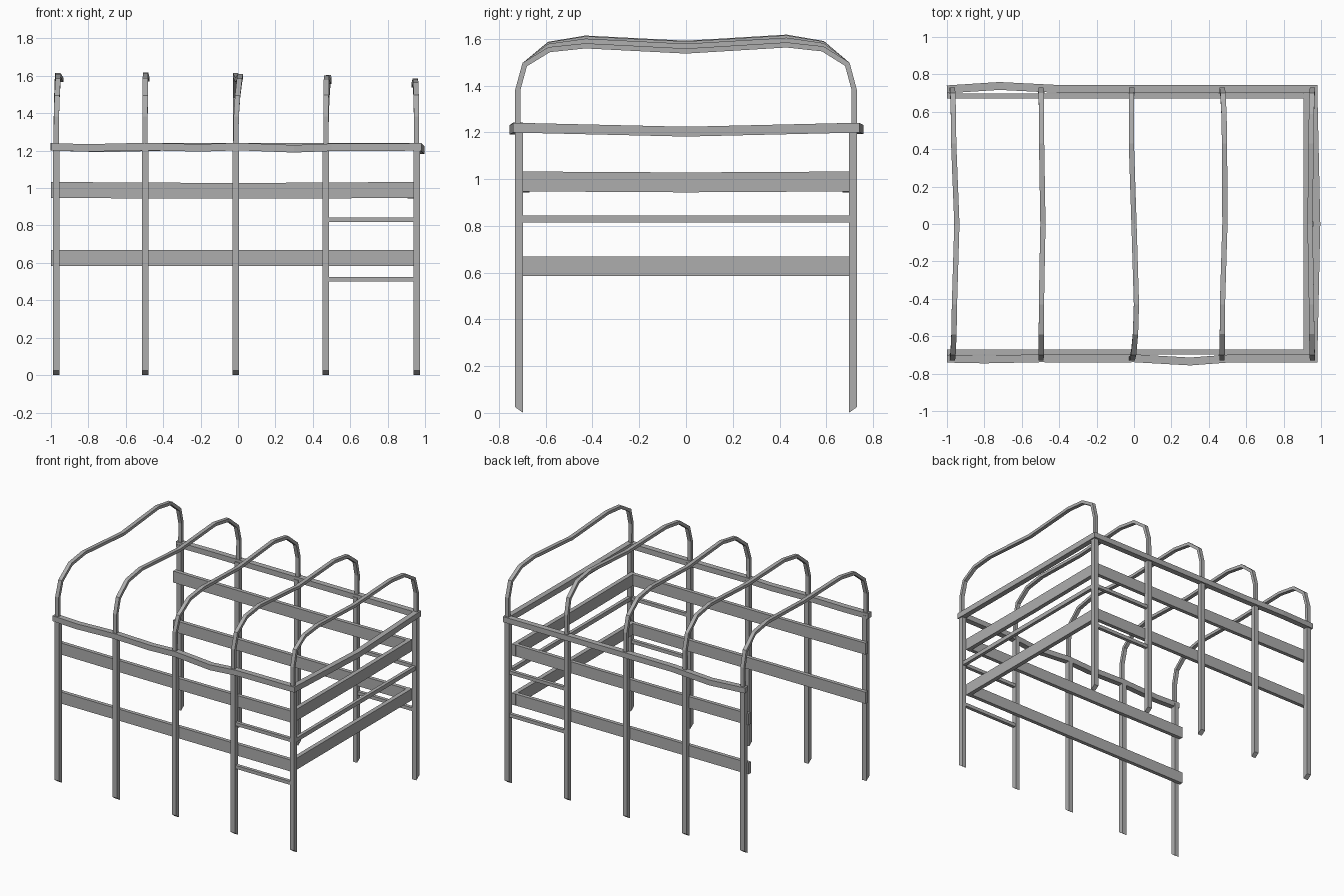
import bpy, bmesh
from mathutils import Vector

cube = bpy.data.objects.get("Cube")
if cube:
    bpy.data.objects.remove(cube, do_unlink=True)

grey = bpy.data.materials.new("weathered grey")
grey.use_nodes = True
colour = (0.42, 0.42, 0.42, 1)
grey.diffuse_color = colour
grey.node_tree.nodes["Principled BSDF"].inputs["Base Color"].default_value = colour

X, Z = Vector((1, 0, 0)), Vector((0, 0, 1))


def beam(name, path, side, width, depth):
    """Sweep a flat-sided bar along a path; width runs along the side axis."""
    path = [Vector(p) for p in path]
    bm = bmesh.new()
    rings = []
    for i, p in enumerate(path):
        before = (p - path[i - 1]).normalized() if i else None
        after = (path[i + 1] - p).normalized() if i < len(path) - 1 else None
        tangent = ((before or after) + (after or before)).normalized()
        mitre = tangent.dot(after or before)
        normal = tangent.cross(side).normalized() * depth / 2 / mitre
        across = side * width / 2
        corners = (across + normal, across - normal, -across - normal, -across + normal)
        rings.append([bm.verts.new(p + c) for c in corners])
    for a, b in zip(rings, rings[1:]):
        for k in range(4):
            j = (k + 1) % 4
            bm.faces.new((a[k], a[j], b[j], b[k]))
    bm.faces.new(rings[0][::-1])
    bm.faces.new(rings[-1])
    bmesh.ops.recalc_face_normals(bm, faces=bm.faces)
    # Chamfer the feet of the posts upward on their outer side
    if name.endswith("post"):
        for v in bm.verts:
            if v.co.z < 0.01 and abs(v.co.y) > 0.714:
                v.co.z += 0.025
    mesh = bpy.data.meshes.new(name)
    bm.to_mesh(mesh)
    bm.free()
    mesh.materials.append(grey)
    obj = bpy.data.objects.new(name, mesh)
    bpy.context.collection.objects.link(obj)
    return obj


# Bent hoops and their posts: base x, lean at front / middle / back, height shift
hoops = [(-0.972, 0.012, 0.025, 0.008, 0.0),
         (-0.497, 0.002, 0.010, 0.003, 0.003),
         (-0.012, 0.025, 0.012, -0.002, 0.0),
         (0.470, 0.003, 0.016, 0.014, -0.01),
         (0.955, -0.006, -0.014, -0.008, -0.03)]
for x, front, middle, back, dz in hoops:
    for s, label in ((-1, "front"), (1, "back")):
        beam(label + "_post", [(x, s * 0.714, 0), (x, s * 0.714, 1.22)], X, 0.035, 0.035)
    shape = [(0.72, 1.21, 0), (0.72, 1.38, 0.1), (0.69, 1.49, 0.4),
             (0.585, 1.575 + dz * 0.7, 0.8), (0.43, 1.6 + dz, 1)]
    path = [(x + front * k, -y, z) for y, z, k in shape]
    path.append((x + middle, 0, 1.578 + dz))
    path += [(x + back * k, y, z + 0.004 * k) for y, z, k in reversed(shape)]
    beam("hoop", path, X, 0.028, 0.022)

# Warped top rails
beam("front_top_rail", [(-1, -0.72, 1.22), (-0.8, -0.724, 1.215), (-0.5, -0.718, 1.222),
                        (-0.2, -0.72, 1.215), (0, -0.718, 1.222), (0.3, -0.735, 1.21),
                        (0.5, -0.72, 1.218), (0.98, -0.72, 1.22)], Z, 0.04, 0.042)
beam("back_top_rail", [(-1, 0.72, 1.22), (-0.72, 0.738, 1.212), (-0.4, 0.722, 1.22),
                       (0, 0.722, 1.22), (0.98, 0.722, 1.22)], Z, 0.04, 0.042)
beam("end_top_rail", [(0.96, -0.735, 1.22), (0.976, 0, 1.203), (0.96, 0.735, 1.22)],
     Z, 0.042, 0.04)

# Wide planks inside the posts
for level, z, sag in (("lower", 0.627, 0), ("upper", 0.99, 0.004)):
    for s, label in ((-1, "front"), (1, "back")):
        beam(f"{label}_{level}_plank", [(-1, s * 0.684, z), (-0.3, s * 0.684, z - sag),
                                        (0.25, s * 0.684, z - sag), (0.905, s * 0.684, z)],
             Z, 0.085, 0.028)
    beam(f"end_{level}_plank", [(0.921, -0.7, z), (0.921, 0, z - sag), (0.921, 0.7, z)],
         Z, 0.085, 0.032)

# Thin bars between the corner posts
beam("end_thin_bar", [(0.955, -0.7, 0.829), (0.955, 0.7, 0.829)], Z, 0.03, 0.025)
for s, label in ((-1, "front"), (1, "back")):
    for z in (0.513, 0.831):
        beam(label + "_short_bar", [(0.48, s * 0.714, z), (0.945, s * 0.714, z)], Z, 0.025, 0.025)
